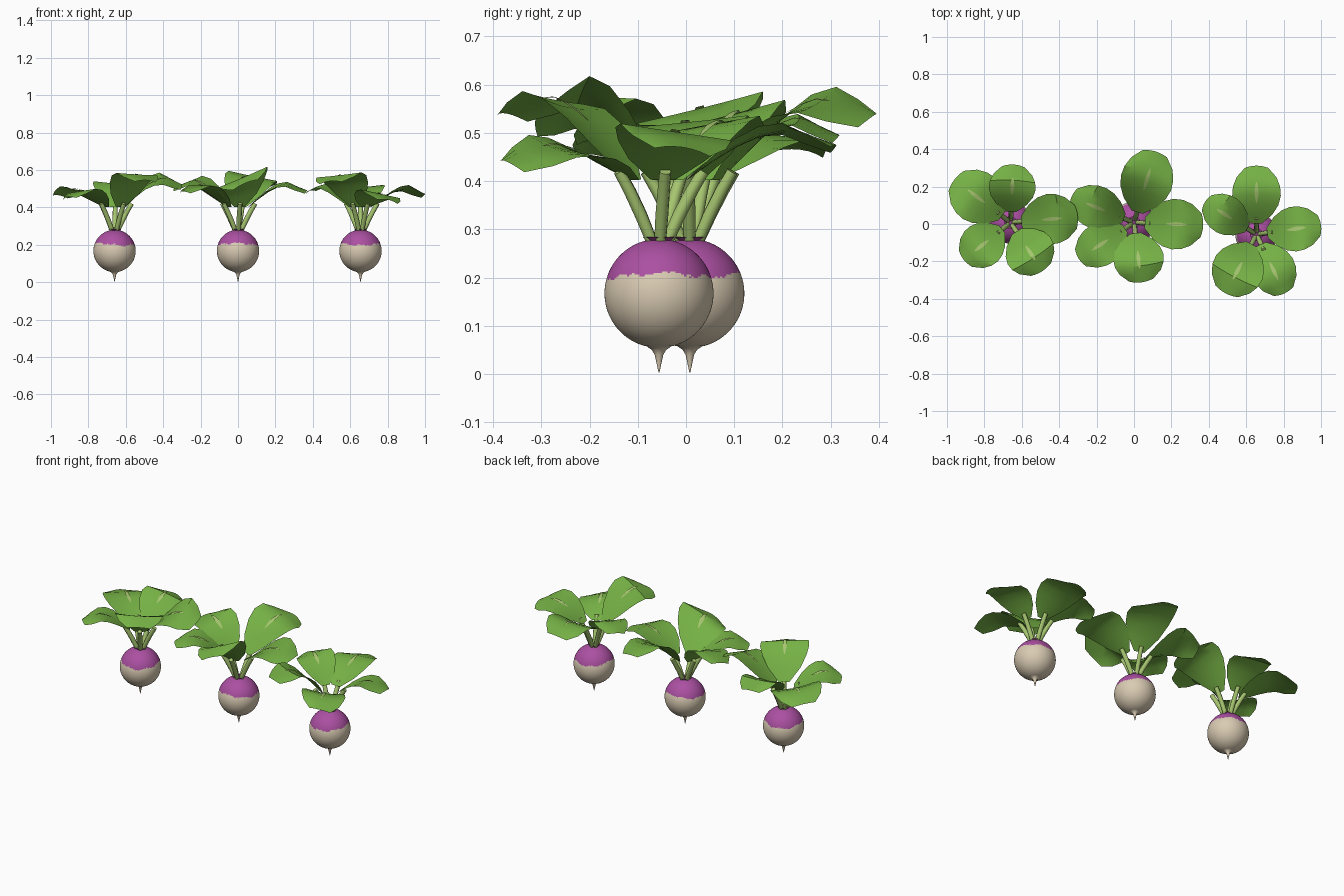
import bpy, bmesh, math, random
from mathutils import Vector

random.seed(4)
cube = bpy.data.objects.get("Cube")
if cube:
    bpy.data.objects.remove(cube, do_unlink=True)


def make_material(name, rgb):
    mat = bpy.data.materials.new(name)
    mat.use_nodes = True
    mat.diffuse_color = (*rgb, 1)
    bsdf = mat.node_tree.nodes["Principled BSDF"]
    bsdf.inputs["Base Color"].default_value = (*rgb, 1)
    bsdf.inputs["Roughness"].default_value = 0.8
    return mat


CREAM = make_material("cream skin", (0.70, 0.60, 0.45))
PURPLE = make_material("purple skin", (0.41, 0.08, 0.36))
CROWN = make_material("dark purple crown", (0.28, 0.055, 0.24))
STEM = make_material("pale green stem", (0.38, 0.56, 0.16))
LEAF = make_material("leaf green", (0.18, 0.44, 0.06))


def finish(bm, name, mats, angle):
    mesh = bpy.data.meshes.new(name)
    bm.to_mesh(mesh)
    bm.free()
    obj = bpy.data.objects.new(name, mesh)
    bpy.context.collection.objects.link(obj)
    for m in mats:
        mesh.materials.append(m)
    bpy.ops.object.select_all(action="DESELECT")
    obj.select_set(True)
    bpy.context.view_layer.objects.active = obj
    bpy.ops.object.shade_smooth_by_angle(angle=math.radians(angle))


def loft(bm, rows, closed):
    """Bridge successive rows of points with quads."""
    grid = [[bm.verts.new(p) for p in row] for row in rows]
    n = len(rows[0])
    for a, b in zip(grid, grid[1:]):
        for i in range(n if closed else n - 1):
            j = (i + 1) % n
            bm.faces.new((a[i], a[j], b[j], b[i]))
    return grid


def ring(center, radius, n, x=Vector((1, 0, 0)), y=Vector((0, 1, 0))):
    return [center + radius * (x * math.cos(t) + y * math.sin(t))
            for t in (2 * math.pi * i / n for i in range(n))]


def bulb(name, c):
    # Root tail, then a round body
    profile = [(0.001, 0.003), (0.005, 0.022), (0.009, 0.04), (0.015, 0.05), (0.026, 0.0575)]
    R, mid, steps = 0.113, 0.167, 84
    for i in range(steps + 1):
        a = math.radians(-75 + 163 * i / steps)
        profile.append((R * math.cos(a), mid + R * math.sin(a)))
    bm = bmesh.new()
    grid = loft(bm, [ring(c + Vector((0, 0, z)), r, 112) for r, z in profile], True)
    bm.faces.new(grid[-1])
    bm.faces.new(grid[0][::-1])
    # Ragged purple cap
    phase = random.random() * 6
    for f in bm.faces:
        p = f.calc_center_median() - c
        a = math.atan2(p.y, p.x)
        edge = 0.203 + 0.006 * math.sin(2 * a + phase) + 0.003 * math.sin(7 * a)
        f.material_index = int(p.z > edge + random.uniform(-0.003, 0.003))
    finish(bm, name, [CREAM, PURPLE], 60)


def crown(name, c):
    bm = bmesh.new()
    rows = [(0.022, 0.273), (0.034, 0.284), (0.022, 0.282), (0.004, 0.285)]
    grid = loft(bm, [ring(c + Vector((0, 0, z)), r, 16) for r, z in rows], True)
    bm.faces.new(grid[-1])
    finish(bm, name, [CROWN], 30)


def stem(name, c, d):
    side = Vector((-d.y, d.x, 0))
    path = [(0.017, 0.275, 0.0125), (0.042, 0.33, 0.0135),
            (0.068, 0.38, 0.013), (0.092, 0.42, 0.012)]
    tilt = Vector((d.x * 0.87, d.y * 0.87, -0.5))
    bm = bmesh.new()
    grid = loft(bm, [ring(c + d * r + Vector((0, 0, z)), w, 8, tilt, side)
                     for r, z, w in path], True)
    bm.faces.new(grid[-1])
    finish(bm, name, [STEM], 50)


def up(bm):
    """Turn every sheet face to look upward."""
    bm.normal_update()
    for f in bm.faces:
        if f.normal.z < 0:
            f.normal_flip()


# Half width of a leaf along its length
WIDTHS = [0.22, 0.66, 0.90, 1.0, 0.97, 0.82, 0.48]


def leaf(name, c, d, reach, tip_z, width, roll):
    side = Vector((-d.y, d.x, 0))
    base_r, base_z, peak = 0.058, 0.402, tip_z + 0.02

    def point(u, v):
        """u runs from stem to tip, v across from -1 to 1."""
        k = min(u * 6, 5.999)
        i = int(k)
        half = width * (WIDTHS[i] + (WIDTHS[i + 1] - WIDTHS[i]) * (k - i))
        rise = math.sin(min(u / 0.75, 1) * math.pi / 2)
        w = v * half
        z = base_z + (peak - base_z) * rise - 0.035 * max(0, u - 0.65) / 0.35
        z += 1.5 * w * w * (1 - u) + roll * w * min(1, u * 1.6)
        z -= 0.01 * v * v * u
        r = base_r + (reach - base_r) * u - 0.012 * v * v * u
        return c + d * r + side * w + Vector((0, 0, z))

    bm = bmesh.new()
    loft(bm, [[point(u / 6, v / 3) for v in range(3, -4, -1)] for u in range(7)], False)
    up(bm)
    finish(bm, name, [LEAF], 35)

    # Tapered vein plate lying on the midrib
    lift = Vector((0, 0, 0.005))
    bm = bmesh.new()
    rows = []
    for i in range(5):
        p = point(0.36 + 0.09 * i, 0) + lift
        w = 0.002 + 0.009 * math.sin(math.pi * i / 4)
        across = (side + Vector((0, 0, roll))) * w
        rows.append([p + across, p - across])
    loft(bm, rows, False)
    up(bm)
    finish(bm, name + "_vein", [STEM], 30)


# Each plant: centre, then leaves as (tip offset x, y, tip height, half width, roll)
PLANTS = {
    "left": ((0.655, -0.056), [
        (0.0, 0.368, 0.49, 0.13, -0.1), (0.345, 0.05, 0.485, 0.12, -0.15),
        (0.15, -0.315, 0.455, 0.12, -0.2), (-0.165, -0.315, 0.555, 0.14, 0.1),
        (-0.275, 0.175, 0.505, 0.105, -0.15)]),
    "middle": ((0.0, 0.008), [
        (0.115, 0.38, 0.55, 0.14, 0.2), (0.37, -0.015, 0.505, 0.135, 0.1),
        (0.04, -0.32, 0.545, 0.135, 0.42), (-0.295, -0.195, 0.50, 0.115, 0.0),
        (-0.335, 0.135, 0.525, 0.115, -0.25)]),
    "right": ((-0.66, 0.008), [
        (-0.30, 0.23, 0.48, 0.14, 0.1), (0.015, 0.31, 0.51, 0.125, 0.1),
        (0.36, 0.03, 0.535, 0.135, 0.25), (0.17, -0.26, 0.56, 0.135, -0.05),
        (-0.25, -0.2, 0.47, 0.12, 0.1)]),
}

for plant, ((cx, cy), leaves) in PLANTS.items():
    c = Vector((cx, cy, 0))
    bulb(plant + "_bulb", c)
    crown(plant + "_crown", c)
    for n, (x, y, z, width, roll) in enumerate(leaves, 1):
        d = Vector((x, y, 0))
        reach = d.length
        d.normalize()
        stem(f"{plant}_stem_{n}", c, d)
        leaf(f"{plant}_leaf_{n}", c, d, reach, z, width, roll)
